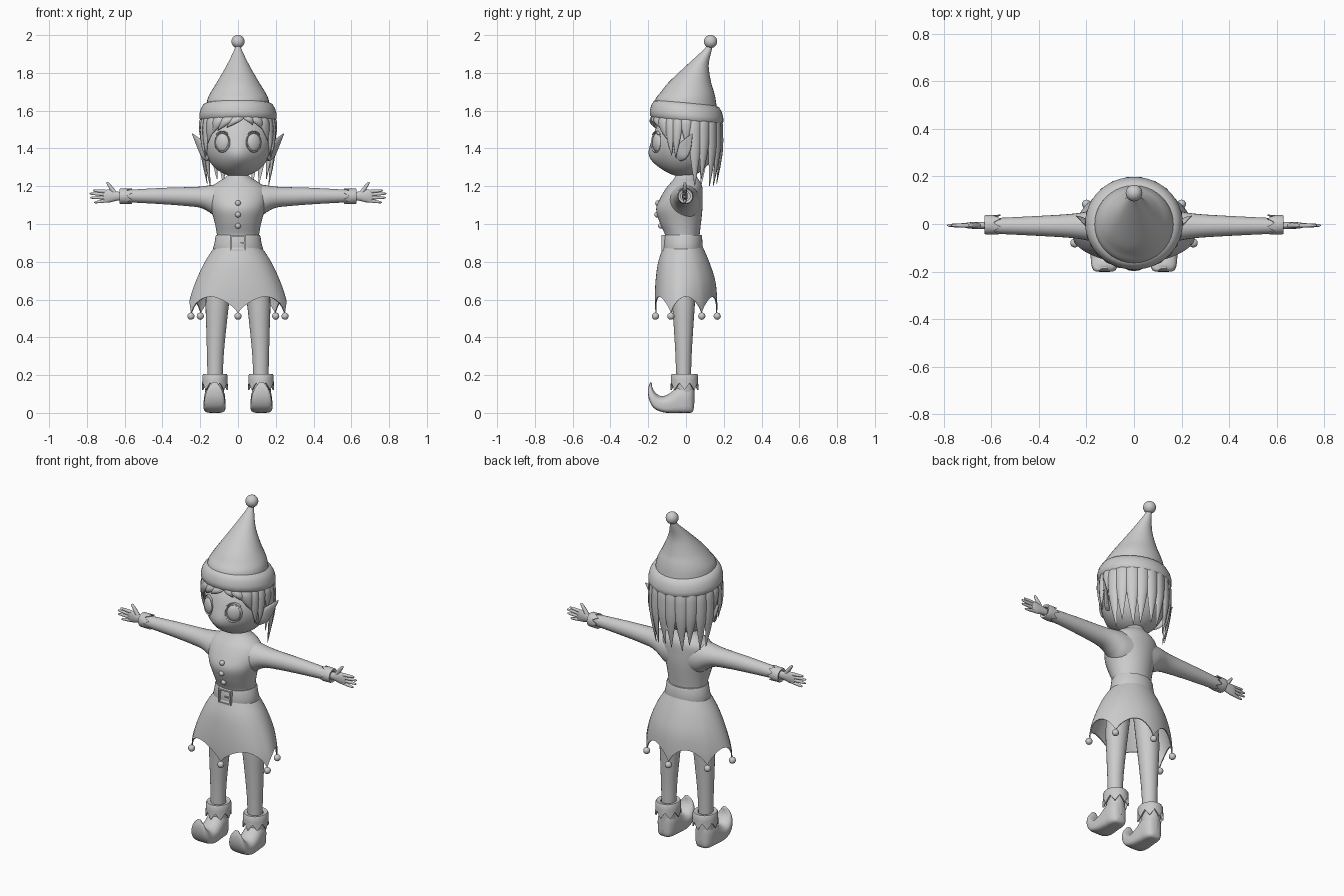
import bpy, bmesh, math
from math import sin, cos, pi, radians, exp
from mathutils import Vector as V

if "Cube" in bpy.data.objects:
    bpy.data.objects.remove(bpy.data.objects["Cube"])

GREY = bpy.data.materials.new("plain_grey")
GREY.diffuse_color = (0.6, 0.6, 0.6, 1)
GREY.use_nodes = True
GREY.node_tree.nodes["Principled BSDF"].inputs["Base Color"].default_value = GREY.diffuse_color


def finish(name, bm, angle=50):
    bmesh.ops.recalc_face_normals(bm, faces=bm.faces)
    me = bpy.data.meshes.new(name)
    bm.to_mesh(me)
    bm.free()
    me.materials.append(GREY)
    for p in me.polygons:
        p.use_smooth = True
    me.set_sharp_from_angle(angle=radians(angle))
    ob = bpy.data.objects.new(name, me)
    bpy.context.collection.objects.link(ob)
    return ob


def loft(name, rings, caps=True, wrap=False, angle=50):
    """Skin a list of equal-length closed rings."""
    bm = bmesh.new()
    vs = [[bm.verts.new(p) for p in r] for r in rings]
    n = len(vs[0])
    pairs = list(zip(vs, vs[1:])) + ([(vs[-1], vs[0])] if wrap else [])
    for a, b in pairs:
        for i in range(n):
            bm.faces.new((a[i], a[(i + 1) % n], b[(i + 1) % n], b[i]))
    if caps and not wrap:
        bm.faces.new(vs[0])
        bm.faces.new(vs[-1])
    return finish(name, bm, angle)


def spline(rows, k=4):
    """Catmull-Rom refinement of rows of numbers."""
    out = []
    for i in range(len(rows) - 1):
        p = [rows[max(0, min(len(rows) - 1, i + j))] for j in (-1, 0, 1, 2)]
        for s in range(k):
            t = s / k
            out.append([0.5 * (2*b + (c - a)*t + (2*a - 5*b + 4*c - d)*t*t
                               + (3*b - a - 3*c + d)*t**3) for a, b, c, d in zip(*p)])
    return out + [list(rows[-1])]


def ell(c, u, v, n=32):
    c, u, v = V(c), V(u), V(v)
    return [c + u * cos(2*pi*i/n) + v * sin(2*pi*i/n) for i in range(n)]


def body(name, rows, k=4, n=40):
    """Upright loft from rows of (z, half width, front y, back y)."""
    return loft(name, [ell((0, (f + b)/2, z), (rx, 0, 0), (0, (b - f)/2, 0), n)
                       for z, rx, f, b in spline(rows, k)])


def ball(name, c, r, scale=(1, 1, 1), turn=0, seg=16):
    bm = bmesh.new()
    bmesh.ops.create_uvsphere(bm, u_segments=seg, v_segments=seg // 2 + 2, radius=r)
    ob = finish(name, bm)
    ob.location, ob.scale, ob.rotation_euler = c, scale, (0, 0, turn)
    return ob


def box(name, c, size):
    bm = bmesh.new()
    bmesh.ops.create_cube(bm, size=1)
    for v in bm.verts:
        v.co = V([a * b for a, b in zip(v.co, size)]) + V(c)
    return finish(name, bm, 30)


def cuff(name, c, axis, u, v, length, points):
    """Hollow band whose far edge is cut into zigzag points."""
    c, axis, u, v = V(c), V(axis), V(u), V(v)
    n = points * 4
    def ring(s, d, zig):
        return [c + (u*cos(2*pi*i/n) + v*sin(2*pi*i/n)) * s
                + axis * (d + zig * abs((i % 4) - 2) / 2) for i in range(n)]
    h = length
    loft(name, [ring(.6, .004, 0), ring(.93, 0, 0), ring(1, .1*h, 0), ring(1, .4*h, 0),
                ring(1.03, .55*h, .45*h), ring(.93, .55*h, .45*h), ring(.6, .4*h, 0)],
         wrap=True, angle=40)


# Head: sphere with a soft snout
bm = bmesh.new()
bmesh.ops.create_uvsphere(bm, u_segments=48, v_segments=32, radius=1)
for v in bm.verts:
    x, y, z = v.co.x * .18, v.co.y * .165 - .01, v.co.z * .18 + 1.43
    if y < 0:
        y -= .034 * exp(-(x / .052)**2 / 2 - ((z - 1.355) / .05)**2 / 2)
    v.co = (x, y, z)
finish("head", bm)

# Torso, belt, buckle and buttons
body("torso", [(1.27, .045, -.05, .05), (1.245, .07, -.06, .06), (1.22, .11, -.08, .078),
               (1.19, .145, -.105, .087), (1.14, .155, -.135, .088), (1.08, .143, -.158, .087),
               (1.01, .124, -.14, .08), (.94, .111, -.11, .072), (.9, .111, -.11, .072)])
body("belt", [(.942, .1, -.1, .07), (.942, .115, -.115, .082), (.935, .119, -.118, .085),
              (.9, .124, -.12, .087), (.868, .133, -.122, .09), (.86, .13, -.12, .088),
              (.86, .11, -.1, .07)], k=1)
for i, s in enumerate((-1, 1)):
    box(f"buckle_side_{i}", (s*.037, -.12, .9), (.009, .02, .086))
    box(f"buckle_bar_{i}", (0, -.12, .9 + s*.039), (.072, .02, .008))
box("buckle_prong", (.016, -.121, .9), (.034, .012, .006))
for i, (y, z) in enumerate(((-.148, 1.11), (-.153, 1.05), (-.133, .99))):
    ball(f"button_{i}", (0, y, z), .015)

# Skirt: flared shell with six hem points, a bell on each
prof = spline([(.885, .12, .102, -.016), (.8, .175, .135, -.012), (.7, .22, .158, -.003),
               (.6, .25, .165, 0), (.52, .26, .163, .002)], 6)


def skirt_point(a, t, inset=0):
    z = .885 + t * (.53 + .085 * abs(sin(3*a))**.75 - .885)
    for p, q in zip(prof, prof[1:]):
        if z >= q[0]:
            break
    f = (p[0] - z) / (p[0] - q[0])
    rx, ry, cy = (p[j] + f*(q[j] - p[j]) - (inset if j < 3 else 0) for j in (1, 2, 3))
    return V((rx * sin(a) * (1 + .22*t*cos(a)), cy - ry * cos(a), z))


N = 72
outer = [[skirt_point(2*pi*i/N, t/14) for i in range(N)] for t in range(15)]
inner = [[skirt_point(2*pi*i/N, t/14, .006) for i in range(N)] for t in range(14, -1, -1)]
loft("skirt", outer + inner, wrap=True)
for i in range(6):
    ball(f"hem_bell_{i}", skirt_point(i*pi/3, 1) - V((0, 0, .018)), .019)

# Hat crown, brim and bobble
loft("hat_crown", [ell((0, (f + b)/2, z), (rx, 0, 0), (0, (b - f)/2, 0), 40)
                   for z, rx, f, b in spline([
                       (1.6, .17, -.17, .165), (1.66, .162, -.162, .157), (1.7, .143, -.132, .148),
                       (1.75, .112, -.092, .133), (1.84, .06, .003, .12), (1.92, .021, .09, .136),
                       (1.95, .012, .115, .14)])])
brim = [(.15, 1.63), (.165, 1.642), (.182, 1.635), (.197, 1.61), (.205, 1.58),
        (.205, 1.56), (.197, 1.548), (.165, 1.553)]
loft("hat_brim", [[V((p.x, p.y, p.z - p.y * .1)) for p in ell((0, .003, z), (r, 0, 0), (0, r*.95, 0), 48)]
                  for r, z in brim], wrap=True)
ball("hat_bobble", (0, .13, 1.966), .035, seg=24)


# Hair: tapered locks around the head, angle measured from the front
def lock(name, deg, tip, half, sweep=0):
    rings = []
    for i in range(9):
        t = i / 8
        z = 1.585 + t * (tip - 1.585)
        w = radians(half) * max(.04, (1 - t**2.2))
        th = .014 * max(.1, 1 - t**3)
        full = 1 + .04 * sin(pi * t) - .1 * max(0, (1.4 - z) / .2) - .08 * max(0, (z - 1.545) / .04)
        a0 = radians(deg + sweep * t * t)
        ring = []
        for j in range(8):
            q = 2*pi*j/8
            a, r = a0 + w*cos(q), full + th*sin(q)/.185
            ring.append(V((.187*r*sin(a), .002 - .178*r*cos(a), z)))
        rings.append(ring)
    loft(name, rings, angle=70)


for i, (deg, tip, half, sweep) in enumerate((
        (-46, 1.43, 12, -12), (-31, 1.475, 12, -17), (-15, 1.495, 12, -20), (1, 1.51, 12, -20),
        (15, 1.525, 10, 10), (29, 1.50, 12, 16), (46, 1.44, 12, 12))):
    lock(f"fringe_lock_{i}", deg, tip, half, sweep)
for s, side in ((-1, "left"), (1, "right")):
    lock(f"{side}_sideburn_front", s*61, 1.36, 9, s*3)
    lock(f"{side}_sideburn_back", s*75, 1.35, 9, -s*4)
    lock(f"{side}_ear_lock", s*90, 1.42, 10)
for i in range(10):
    deg = 104 + i * 152 / 9
    lock(f"back_lock_{i}", deg, 1.20 + .025 * (i % 3 == 1) + .012 * (i % 2), 12, 2 * (-1)**i)

# Paired parts
for s, side in ((-1, "left"), (1, "right")):
    # Eye with raised rim and lash
    turn = s * radians(25)
    ball(f"{side}_eye", (s*.083, -.154, 1.432), 1, (.04, .02, .048), turn, 24)
    rim, lash = [], []
    for i in range(33):
        a = 2*pi*i/32
        d = V((cos(a)*.042, 0, sin(a)*.05))
        c = V((s*.083 + d.x*cos(turn), -.16 + d.x*sin(turn) + max(0, sin(a))*.004, 1.432 + d.z))
        o = V((d.x*cos(turn), d.x*sin(turn), d.z)).normalized()
        rim.append(ell(c, o*.004, (0, .008, 0), 8))
        if 4 <= i <= 12:
            lash.append(ell(c + o*.008, o*.003, (0, .009, 0), 6))
    loft(f"{side}_eye_rim", rim[:-1], wrap=True)
    loft(f"{side}_lash", lash)

    # Pointed ear, its rear edge flaring outwards
    d = V((s*.35, .76, -.54))
    loft(f"{side}_ear", [ell((s*x, y, z), d*w, (s*h, 0, -h*.4), 16) for x, y, z, w, h in spline([
        (.15, -.04, 1.345, .02, .012), (.17, -.027, 1.368, .038, .015),
        (.193, -.004, 1.408, .036, .012), (.217, .016, 1.445, .02, .008),
        (.242, .034, 1.478, .002, .002)])])

    # Arm sleeve and cuff
    loft(f"{side}_arm", [ell((s*x, -.008, z), (0, ry, 0), (0, 0, rz), 24) for x, rz, ry, z in spline([
        (.06, .105, .085, 1.115), (.11, .091, .08, 1.12), (.15, .072, .072, 1.133),
        (.2, .056, .06, 1.142), (.27, .05, .05, 1.145), (.4, .043, .042, 1.148),
        (.6, .032, .032, 1.148)])])
    cuff(f"{side}_wrist_cuff", (s*.628, -.003, 1.147), (-s, 0, 0), (0, .041, 0), (0, 0, .041), .068, 7)

    # Hand: palm, four fingers and thumb
    loft(f"{side}_palm", [ell((s*x, -.006, z), (0, ry, 0), (0, 0, rz), 16) for x, z, ry, rz in spline([
        (.6, 1.147, .015, .02), (.64, 1.148, .015, .024), (.68, 1.148, .014, .034),
        (.705, 1.147, .011, .032), (.715, 1.147, .006, .026)])])
    digits = ((.695, 1.172, .768, 1.177), (.7, 1.156, .785, 1.161), (.7, 1.140, .783, 1.139),
              (.692, 1.124, .762, 1.114), (.648, 1.158, .694, 1.222))
    for i, (x0, z0, x1, z1) in enumerate(digits):
        p, q = V((s*x0, -.006, z0)), V((s*x1, -.006, z1))
        up = (q - p).normalized().cross(V((0, 1, 0)))
        r = .012 if i == 4 else .0095
        loft(f"{side}_thumb" if i == 4 else f"{side}_finger_{i}",
             [ell(p.lerp(q, t), V((0, r*k, 0)), up*r*k, 10)
              for t, k in ((0, 1), (.4, .95), (.75, .75), (.94, .55), (1, .2))])

    # Leg and boot
    loft(f"{side}_leg", [ell((s*x, -.013, z), (r, 0, 0), (0, r*.97, 0), 24) for z, x, r in spline([
        (.76, .09, .066), (.6, .108, .063), (.45, .115, .053), (.3, .12, .044), (.16, .121, .04)])])
    cuff(f"{side}_boot_cuff", (s*.122, -.008, .206), (0, 0, -1), (.067, 0, 0), (0, .072, 0), .085, 8)
    loft(f"{side}_boot_ankle", [ell((s*.124, -.006, z), (r, 0, 0), (0, r, 0), 24)
                                for z, r in ((.05, .05), (.12, .05), (.19, .054))])
    rings = []
    for y0, z0, y1, z1, w in spline([
            (-.188, .164, -.182, .160, .01), (-.2, .13, -.176, .128, .036),
            (-.197, .075, -.158, .104, .051), (-.17, .025, -.136, .09, .057),
            (-.12, .003, -.108, .092, .059), (-.07, 0, -.072, .115, .058),
            (-.03, 0, -.038, .15, .056), (.005, 0, .005, .16, .053),
            (.033, .004, .033, .155, .038), (.043, .03, .042, .13, .014)], 3):
        lo, hi = V((s*.124, y0, z0)), V((s*.124, y1, z1))
        ring = []
        for j in range(24):
            a = 2*pi*j/24
            e = .45 if sin(a) < 0 else 1     # squarer sole
            cx = math.copysign(abs(cos(a))**e, cos(a))
            cz = math.copysign(abs(sin(a))**e, sin(a))
            ring.append(lo.lerp(hi, .5 + .5*cz) + V((w*cx, 0, 0)))
        rings.append(ring)
    loft(f"{side}_boot", rings)
